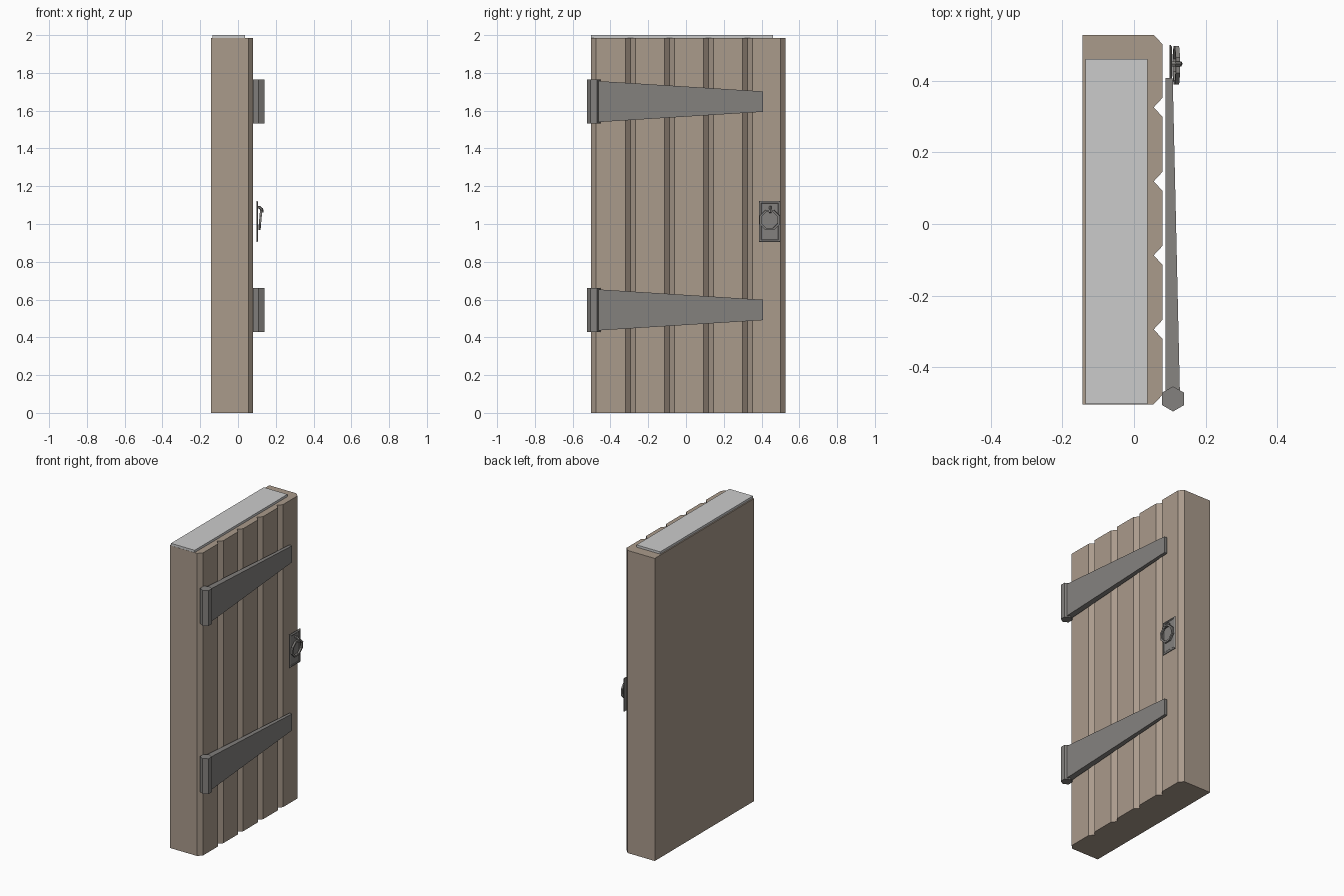
import bpy, bmesh
from math import pi, cos, sin, radians
from mathutils import Matrix, Vector

if "Cube" in bpy.data.objects:
    bpy.data.objects.remove(bpy.data.objects["Cube"])


def material(name, rgb):
    m = bpy.data.materials.new(name)
    m.diffuse_color = (*rgb, 1)
    m.use_nodes = True
    m.node_tree.nodes["Principled BSDF"].inputs["Base Color"].default_value = m.diffuse_color
    return m


WOOD = material("wood", (0.40, 0.325, 0.26))
IRON = material("iron", (0.23, 0.22, 0.21))


def finish(name, bm, mat=None):
    bmesh.ops.recalc_face_normals(bm, faces=bm.faces)
    me = bpy.data.meshes.new(name)
    bm.to_mesh(me)
    bm.free()
    ob = bpy.data.objects.new(name, me)
    bpy.context.collection.objects.link(ob)
    if mat:
        me.materials.append(mat)
    return ob


def loft(name, rings, mat=None):
    """Skin matching closed loops of points and cap both ends."""
    bm = bmesh.new()
    loops = [[bm.verts.new(p) for p in r] for r in rings]
    n = len(loops[0])
    for a, b in zip(loops, loops[1:]):
        for i in range(n):
            j = (i + 1) % n
            bm.faces.new((a[i], a[j], b[j], b[i]))
    bm.faces.new(loops[0][::-1])
    bm.faces.new(loops[-1])
    return finish(name, bm, mat)


def prism(name, outline, z0, z1, mat=None):
    return loft(name, [[(x, y, z) for x, y in outline] for z in (z0, z1)], mat)


def rect(x, y0, y1, z0, z1):
    return [(x, y0, z0), (x, y1, z0), (x, y1, z1), (x, y0, z1)]


# Door slab: chamfered edges and four V grooves between the planks
F, D, W = 0.08, 0.055, 0.027
outline = [(-0.143, -0.503), (D, -0.503), (F, -0.503 + W)]
for i in range(4):
    c = -0.294 + 0.2065 * i
    outline += [(F, c - W), (D, c), (F, c + W)]
outline += [(F, 0.528 - W), (D, 0.528), (-0.143, 0.528)]
prism("door_planks", outline, 0, 1.985, WOOD)

# Flat cap on the top edge
loft("top_cap", [rect(x, -0.502, 0.46, 1.97, 2.0) for x in (-0.135, 0.037)])

# Two strap hinges with hexagonal knuckles
for label, z in (("lower", 0.545), ("upper", 1.648)):
    hexa = [(0.109 + 0.035 * sin(i * pi / 3), -0.488 + 0.035 * cos(i * pi / 3)) for i in range(6)]
    prism(label + "_hinge_knuckle", hexa, z - 0.116, z + 0.116, IRON)
    ends = []
    for y, x1, h in ((-0.47, 0.128, 0.109), (0.408, 0.108, 0.054)):
        ends.append([(0.088, y, z - h), (x1, y, z - h), (x1, y, z + h), (0.088, y, z + h)])
    loft(label + "_hinge_strap", ends, IRON)

# Handle backplate with a raised bevelled rim
CY, CZ = 0.443, 1.013
rings = []
for x, inset in ((0.099, 0), (0.102, 0), (0.106, 0.006), (0.106, 0.010), (0.103, 0.014)):
    hy, hz = 0.057 - inset, 0.109 - inset
    rings.append(rect(x, CY - hy, CY + hy, CZ - hz, CZ + hz))
loft("handle_backplate", rings, IRON)

# Ring pull: octagonal ring with a square section, leaning slightly outward at the top
bm = bmesh.new()
place = Matrix.Translation((0.118, CY, 1.021)) @ Matrix.Rotation(radians(5), 4, 'Y')
R0, R1, T = 0.046, 0.058, 0.006
ring = []
for i in range(8):
    a = (i + 0.5) * pi / 4
    ring.append([bm.verts.new(place @ Vector((x, r * cos(a), r * sin(a))))
                 for x, r in ((-T, R0), (T, R0), (T, R1), (-T, R1))])
for i in range(8):
    a, b = ring[i], ring[(i + 1) % 8]
    for k in range(4):
        m = (k + 1) % 4
        bm.faces.new((a[k], a[m], b[m], b[k]))
finish("ring_pull", bm, IRON)


# Staple: a small bent rod from the backplate holding the ring
path = [(0.101, 1.088), (0.114, 1.089), (0.126, 1.078), (0.128, 1.060)]
rings = []
for i, (x, z) in enumerate(path):
    p, q = path[max(i - 1, 0)], path[min(i + 1, 3)]
    t = Vector((q[0] - p[0], 0, q[1] - p[1])).normalized()
    n = Vector((-t.z, 0, t.x))
    rings.append([Vector((x, CY + 0.004, z)) + 0.008 * (n * cos(k * pi / 3) + Vector((0, 1, 0)) * sin(k * pi / 3))
                  for k in range(6)])
loft("ring_staple", rings, IRON)
